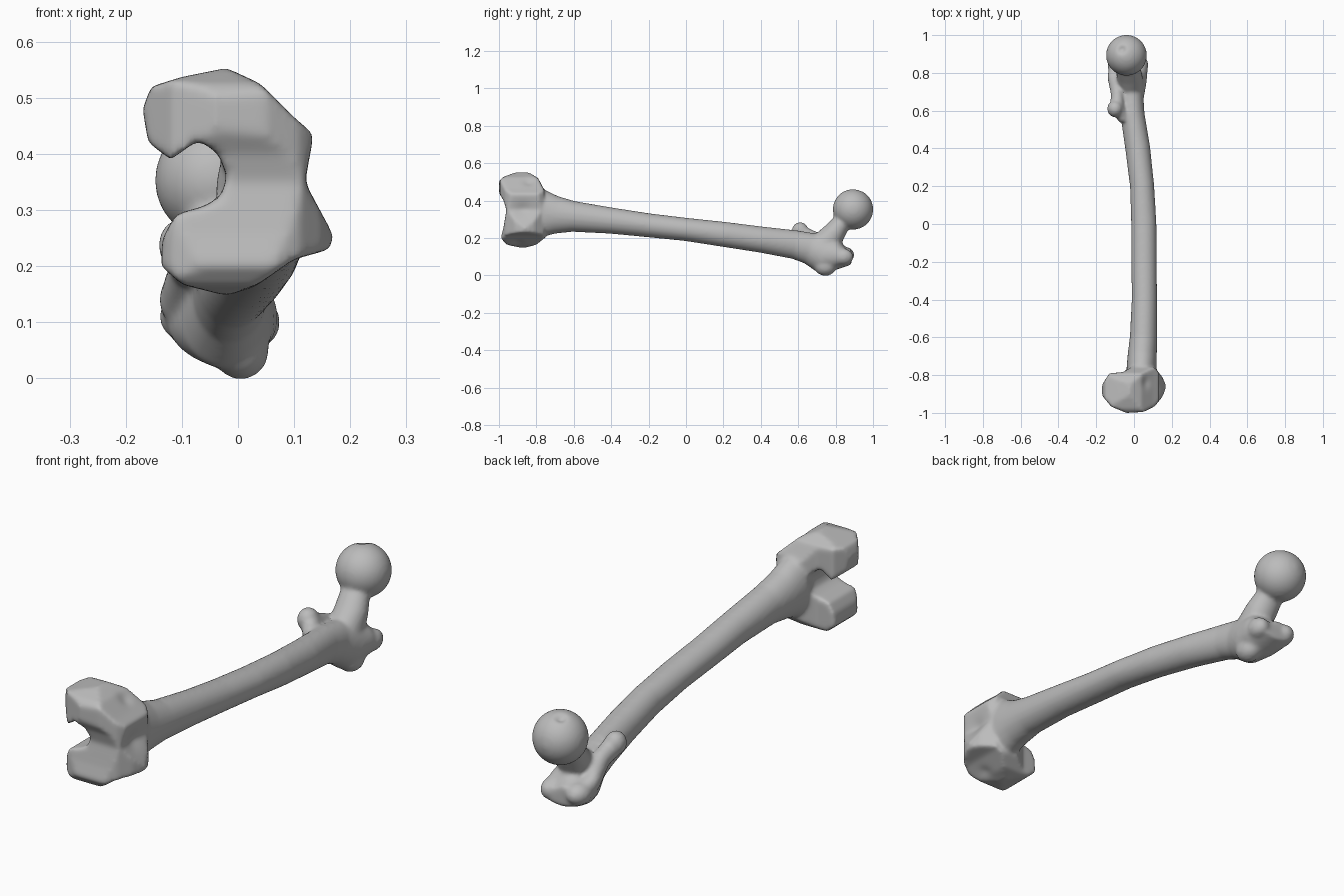
import bpy, bmesh, math
from mathutils import Vector

cube = bpy.data.objects.get("Cube")
if cube:
    bpy.data.objects.remove(cube, do_unlink=True)

bone_grey = bpy.data.materials.new("bone grey")
bone_grey.use_nodes = True
COLOR = (0.5, 0.5, 0.5, 1)
bone_grey.diffuse_color = COLOR
bone_grey.node_tree.nodes["Principled BSDF"].inputs["Base Color"].default_value = COLOR


def make(name, bm):
    bmesh.ops.recalc_face_normals(bm, faces=bm.faces)
    mesh = bpy.data.meshes.new(name)
    bm.to_mesh(mesh)
    bm.free()
    obj = bpy.data.objects.new(name, mesh)
    bpy.context.collection.objects.link(obj)
    return obj


def loft(name, rings, sides=32):
    """Skin elliptical rings (x, y, z, x radius, cross radius) along a path."""
    bm = bmesh.new()
    pts = [Vector(r[:3]) for r in rings]
    loops = []
    for i, (p, r) in enumerate(zip(pts, rings)):
        tangent = pts[min(i + 1, len(pts) - 1)] - pts[max(i - 1, 0)]
        v = tangent.cross(Vector((1, 0, 0))).normalized()
        u = v.cross(tangent).normalized()
        angles = [math.tau * k / sides for k in range(sides)]
        loops.append([bm.verts.new(p + u * r[3] * math.cos(a) + v * r[4] * math.sin(a))
                      for a in angles])
    for a, b in zip(loops, loops[1:]):
        for k in range(sides):
            n = (k + 1) % sides
            bm.faces.new((a[k], a[n], b[n], b[k]))
    bm.faces.new(loops[0])
    bm.faces.new(loops[-1])
    return make(name, bm)


def ball(name, center, radii):
    bm = bmesh.new()
    bmesh.ops.create_uvsphere(bm, u_segments=48, v_segments=32, radius=1)
    for v in bm.verts:
        v.co = Vector(center) + Vector(a * b for a, b in zip(v.co, radii))
    return make(name, bm)


def prism(name, outline, place, low, high):
    """Extrude a 2D outline; place maps (a, b, depth) to a point."""
    bm = bmesh.new()
    face = bm.faces.new([bm.verts.new(place(a, b, low)) for a, b in outline])
    new = bmesh.ops.extrude_face_region(bm, geom=[face])["geom"]
    shift = Vector(place(0, 0, high)) - Vector(place(0, 0, low))
    bmesh.ops.translate(bm, vec=shift, verts=[g for g in new if isinstance(g, bmesh.types.BMVert)])
    return make(name, bm)


def apply_modifiers(obj):
    bpy.context.view_layer.update()
    deps = bpy.context.evaluated_depsgraph_get()
    mesh = bpy.data.meshes.new_from_object(obj.evaluated_get(deps))
    obj.modifiers.clear()
    obj.data = mesh


# Knee end: end-on outline trimmed by its plan and its side outline
end_outline = [(-.17, .48), (-.155, .52), (-.1, .537), (-.02, .553), (.04, .525), (.1, .465),
               (.135, .435), (.12, .35), (.17, .255), (.165, .23), (.1, .212), (.03, .163),
               (-.02, .147), (-.1, .167), (-.137, .2), (-.135, .25), (-.11, .293), (-.06, .307),
               (-.03, .325), (-.02, .36), (-.035, .4), (-.07, .425), (-.12, .39), (-.16, .42)]
plan_outline = [(-.175, -.86), (-.168, -.91), (-.12, -.967), (-.04, -1.0), (.05, -.995),
                (.11, -.965), (.15, -.915), (.172, -.86), (.15, -.81), (.11, -.76),
                (0, -.75), (-.06, -.785), (-.13, -.79)]
side_outline = [(-1.005, .5), (-.98, .525), (-.9, .555), (-.84, .55), (-.79, .52), (-.76, .46),
                (-.73, .42), (-.73, .22), (-.8, .165), (-.87, .145), (-.96, .165),
                (-.99, .2), (-.975, .26), (-.96, .35), (-.975, .4), (-1.005, .45)]
condyles = prism("condyles", end_outline, lambda a, b, d: (a, d, b), -1.1, -.7)
trims = [prism("plan_trim", plan_outline, lambda a, b, d: (a, b, d), -.1, .8),
         prism("side_trim", side_outline, lambda a, b, d: (d, a, b), -.4, .4)]
for trim in trims:
    trim.hide_render = True
    mod = condyles.modifiers.new("trim", "BOOLEAN")
    mod.operation, mod.solver, mod.object = "INTERSECT", "EXACT", trim
apply_modifiers(condyles)
for trim in trims:
    bpy.data.objects.remove(trim, do_unlink=True)

parts = [condyles]

# Shaft, flaring at the knee and running into the great trochanter
parts.append(loft("shaft", [
    (.06, -.9, .345, .045, .13), (.05, -.82, .335, .07, .145), (.04, -.76, .33, .08, .125),
    (.044, -.69, .323, .077, .1), (.05, -.6, .315, .072, .082), (.055, -.4, .293, .067, .07),
    (.053, -.2, .268, .067, .064), (.052, 0, .246, .067, .062), (.043, .2, .22, .064, .067),
    (.02, .4, .192, .066, .07), (-.008, .58, .165, .064, .077), (-.015, .66, .145, .066, .085),
    (-.02, .73, .115, .085, .103), (-.028, .79, .11, .1, .088), (-.03, .84, .1, .1, .06),
    (-.03, .885, .1, .085, .042)]))

# Head and neck
parts.append(ball("head", (-.04, .893, .353), (.108,) * 3))
parts.append(loft("neck", [(-.04, .87, .34, .062, .055), (-.035, .83, .28, .06, .05),
                           (-.025, .79, .225, .068, .062), (-.02, .74, .16, .07, .08)]))

# Trochanters and the crest that links them
parts.append(ball("trochanter_point", (.005, .745, .05), (.05, .06, .052)))
parts.append(ball("trochanter_tip", (-.09, .84, .11), (.05, .06, .045)))
parts.append(ball("trochanter_shoulder", (.035, .84, .1), (.04, .055, .045)))
parts.append(ball("lesser_trochanter", (-.1, .61, .237), (.042, .045, .048)))
parts.append(loft("crest", [(-.05, .56, .2, .035, .04), (-.09, .61, .225, .04, .045),
                            (-.088, .69, .195, .035, .04), (-.1, .78, .14, .042, .045),
                            (-.09, .83, .11, .04, .04)], 16))

# Fuse everything into one smooth surface
bpy.ops.object.select_all(action="DESELECT")
for part in parts:
    part.select_set(True)
bpy.context.view_layer.objects.active = condyles
bpy.ops.object.join()
bone = condyles
bone.name = bone.data.name = "thigh_bone"
remesh = bone.modifiers.new("fuse", "REMESH")
remesh.mode, remesh.voxel_size = "VOXEL", .008
smooth = bone.modifiers.new("soften", "SMOOTH")
smooth.factor, smooth.iterations = .5, 10
apply_modifiers(bone)

# Small hollows: head pit, trochanter hollow, knee groove and side pits
hollows = [((-.065, .925, .457), .02, (.1, -.15, -1), .014),
           ((-.09, .8, .17), .03, (.6, -.5, -.6), .015),
           ((.0, .88, .15), .03, (0, -.5, -1), .015),
           ((.12, -.87, .35), .04, (-1, 0, 0), .008),
           ((.05, -.9, .165), .03, (0, 0, 1), .008),
           ((.06, -.84, .5), .03, (-.3, 0, -1), .008)]
for vert in bone.data.vertices:
    start = vert.co.copy()
    for center, size, direction, depth in hollows:
        fall = math.exp(-(start - Vector(center)).length_squared / size ** 2)
        vert.co += Vector(direction).normalized() * depth * fall

bone.data.materials.clear()
bone.data.materials.append(bone_grey)
bpy.ops.object.shade_smooth()
